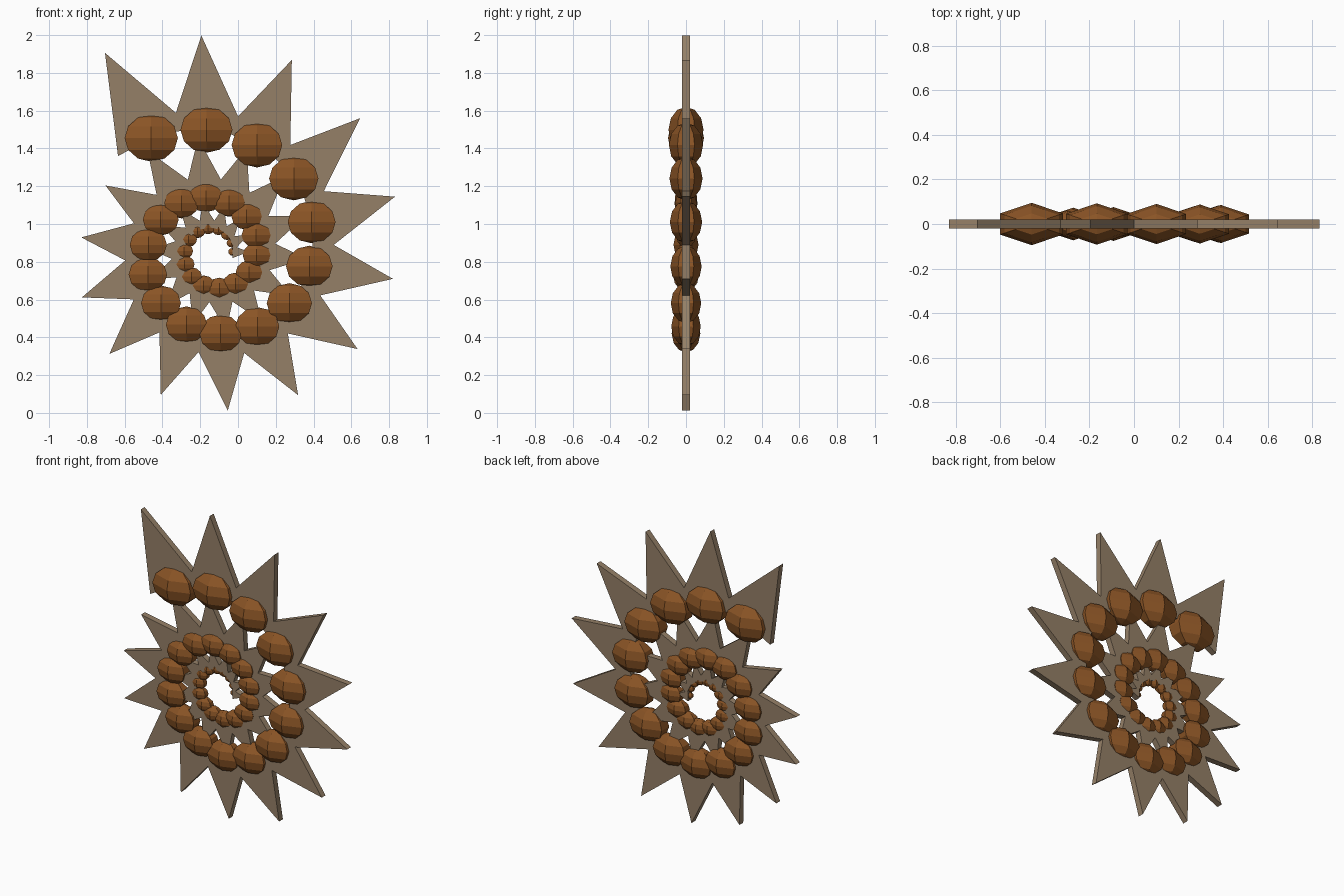
import bpy
import bmesh
from math import sin, cos, pi, radians
from mathutils import Vector

cube = bpy.data.objects.get("Cube")
if cube:
    bpy.data.objects.remove(cube, do_unlink=True)

CENTRE = Vector((-0.132, 0, 0.852))
COUNT = 34              # beads along the spiral, outermost first
STEP = radians(25.4)
START = radians(118.5)
OUTER_RADIUS = 0.686
SHRINK = 0.9443


def make_material(name, colour):
    mat = bpy.data.materials.new(name)
    mat.use_nodes = True
    mat.diffuse_color = (*colour, 1)
    mat.node_tree.nodes["Principled BSDF"].inputs["Base Color"].default_value = (*colour, 1)
    return mat


def finish_mesh(bm, name, mat):
    bmesh.ops.recalc_face_normals(bm, faces=bm.faces)
    mesh = bpy.data.meshes.new(name)
    bm.to_mesh(mesh)
    bm.free()
    mesh.materials.append(mat)
    return mesh


def bead_mesh(mat):
    """Six-sided faceted bead, an edge facing front and back."""
    bm = bmesh.new()
    profile = [bm.verts.new((0, -cos(a), sin(a)))
               for a in (pi * (i / 6 - 0.5) for i in range(7))]
    edges = [bm.edges.new(pair) for pair in zip(profile, profile[1:])]
    bmesh.ops.spin(bm, geom=profile + edges, cent=(0, 0, 0), axis=(0, 0, 1),
                   angle=2 * pi, steps=6)
    bmesh.ops.remove_doubles(bm, verts=bm.verts, dist=0.001)
    bmesh.ops.scale(bm, vec=(0.163, 0.095, 0.125), verts=bm.verts)
    return finish_mesh(bm, "bead", mat)


def spike_mesh(mat):
    """Flat triangular plate, tip along +x, base through the origin."""
    bm = bmesh.new()
    corners = [(0, 0.2), (0, -0.2), (0.513, 0)]
    face = bm.faces.new([bm.verts.new((x, -0.02, z)) for x, z in corners])
    result = bmesh.ops.extrude_face_region(bm, geom=[face])
    verts = [v for v in result["geom"] if isinstance(v, bmesh.types.BMVert)]
    bmesh.ops.translate(bm, vec=(0, 0.04, 0), verts=verts)
    return finish_mesh(bm, "spike", mat)


def place(name, mesh, location, scale, turn=0):
    obj = bpy.data.objects.new(name, mesh)
    obj.location = location
    obj.scale = scale
    obj.rotation_euler.y = turn
    bpy.context.collection.objects.link(obj)


bead = bead_mesh(make_material("bead brown", (0.26, 0.09, 0.019)))
spike = spike_mesh(make_material("spike tan", (0.30, 0.215, 0.137)))

# Beads and spikes wind inwards together, getting smaller
for i in range(COUNT):
    angle = START - i * STEP
    radius = OUTER_RADIUS * SHRINK ** i
    size = 1 - i / 39.5
    spot = CENTRE + Vector((cos(angle), 0, sin(angle))) * radius
    place(f"bead_{i + 1}", bead, spot, (size, size, size))
    place(f"spike_{i + 1}", spike, spot, (size, 1, size), -angle)
